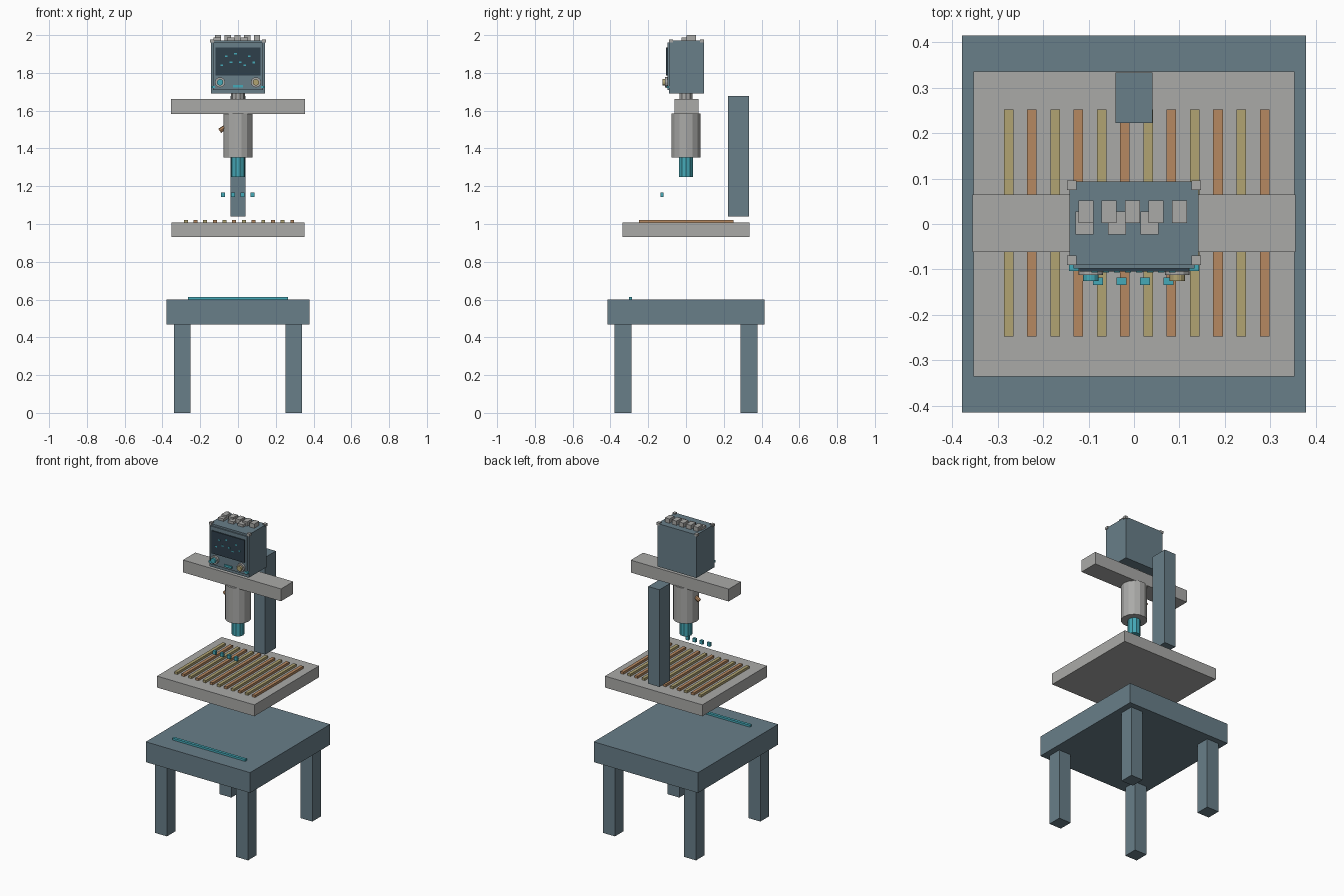
import bpy
import math
from mathutils import Vector

default = bpy.data.objects.get("Cube")
if default:
    bpy.data.objects.remove(default, do_unlink=True)


def material(name, r, g, b):
    m = bpy.data.materials.new(name)
    m.use_nodes = True
    m.diffuse_color = (r, g, b, 1)
    m.node_tree.nodes["Principled BSDF"].inputs["Base Color"].default_value = (r, g, b, 1)
    return m


STEEL = material("blue grey steel", 0.14, 0.21, 0.25)
GREY = material("light grey", 0.40, 0.40, 0.39)
TEAL = material("teal", 0.06, 0.40, 0.48)
COPPER = material("copper", 0.47, 0.25, 0.12)
BRASS = material("brass", 0.44, 0.37, 0.17)
DARK = material("dark glass", 0.028, 0.05, 0.07)


def box(name, mat, x, y, z):
    """Box from (low, high) pairs on each axis."""
    lo, hi = Vector((x[0], y[0], z[0])), Vector((x[1], y[1], z[1]))
    bpy.ops.mesh.primitive_cube_add(size=1, location=(lo + hi) / 2)
    o = bpy.context.object
    o.name = name
    o.scale = hi - lo
    o.data.materials.append(mat)
    return o


def around(c, size):
    return (c - size / 2, c + size / 2)


def cylinder(name, mat, start, end, radius, sides):
    """Cylinder between two points."""
    a, b = Vector(start), Vector(end)
    bpy.ops.mesh.primitive_cylinder_add(
        vertices=sides, radius=radius, depth=(b - a).length, location=(a + b) / 2)
    o = bpy.context.object
    o.name = name
    d = (b - a).normalized()
    if abs(d.z) > 0.99:
        o.rotation_euler.z = math.pi / 2
    else:
        o.rotation_euler = d.to_track_quat("Z", "Y").to_euler()
    o.data.materials.append(mat)
    return o


# Table with four legs and a light strip
box("table_top", STEEL, (-0.378, 0.378), (-0.415, 0.415), (0.467, 0.6))
for sx, side in ((-1, "right"), (1, "left")):
    for sy, end in ((-1, "front"), (1, "back")):
        box(f"{end}_{side}_leg", STEEL, around(sx * 0.294, 0.087),
            around(sy * 0.333, 0.09), (0, 0.467))
box("table_strip", TEAL, (-0.264, 0.264), (-0.303, -0.285), (0.6, 0.613))

# Floating bed with alternating slats
box("bed", GREY, (-0.353, 0.353), (-0.335, 0.335), (0.932, 1.007))
for i in range(12):
    box(f"slat_{i + 1}", COPPER if i % 2 else BRASS,
        around(-0.276 + 0.0512 * i, 0.021), (-0.248, 0.252), (1.007, 1.022))

# Back column and cross arm
box("back_column", STEEL, (-0.041, 0.041), (0.222, 0.333), (1.04, 1.677))
box("cross_arm", GREY, (-0.355, 0.355), (-0.062, 0.065), (1.582, 1.663))

# Spindle, nozzle and side valve
cylinder("spindle", GREY, (0, 0, 1.352), (0, 0, 1.585), 0.078, 14)
cylinder("nozzle", TEAL, (0, 0, 1.25), (0, 0, 1.355), 0.038, 10)
cylinder("side_valve", COPPER, (-0.097, 0, 1.493), (-0.065, 0, 1.515), 0.013, 8)
cylinder("neck", GREY, (0, 0, 1.66), (0, 0, 1.692), 0.036, 10)

# Row of small floating blocks
for i in range(4):
    box(f"small_block_{i + 1}", TEAL, around(-0.079 + 0.0517 * i, 0.022),
        (-0.134, -0.118), (1.144, 1.168))

# Head with bezel and screen
box("head", STEEL, (-0.142, 0.142), (-0.09, 0.094), (1.69, 1.972))
box("bezel", STEEL, (-0.133, 0.133), (-0.098, -0.09), (1.71, 1.96))
box("screen", DARK, (-0.12, 0.12), (-0.105, -0.09), (1.787, 1.935))
dot_heights = (1.84, 1.888, 1.857, 1.902, 1.857, 1.84, 1.889, 1.855)
for i, z in enumerate(dot_heights):
    box(f"screen_dot_{i + 1}", TEAL, around(-0.086 + 0.0243 * i, 0.014),
        (-0.107, -0.104), around(z, 0.008))

# Dials and indicators below the screen
for x, mat, side in ((-0.095, TEAL, "right"), (0.095, BRASS, "left")):
    cylinder(f"{side}_dial_ring", GREY, (x, -0.09, 1.75), (x, -0.112, 1.75), 0.027, 12)
    cylinder(f"{side}_dial_cap", mat, (x, -0.11, 1.75), (x, -0.125, 1.75), 0.017, 12)
    box(f"{side}_corner_lamp", TEAL, around(math.copysign(0.132, x), 0.022),
        (-0.103, -0.09), around(1.725, 0.012))
box("centre_lamp", TEAL, (-0.027, 0.027), (-0.105, -0.095), around(1.73, 0.014))

# Corner studs and keys on the head
for sx in (-1, 1):
    for y in (-0.08, 0.085):
        box("corner_stud", GREY, around(sx * 0.137, 0.02), around(y, 0.021), (1.962, 1.978))
for i in range(5):
    box(f"tall_key_{i + 1}", GREY, around(-0.106 + 0.0515 * i, 0.033),
        (0.002, 0.052), (1.97, 2.0))
for i in range(3):
    box(f"low_key_{i + 1}", GREY, around(-0.109 + 0.0715 * i, 0.04),
        (-0.023, 0.028), (1.97, 1.988))
